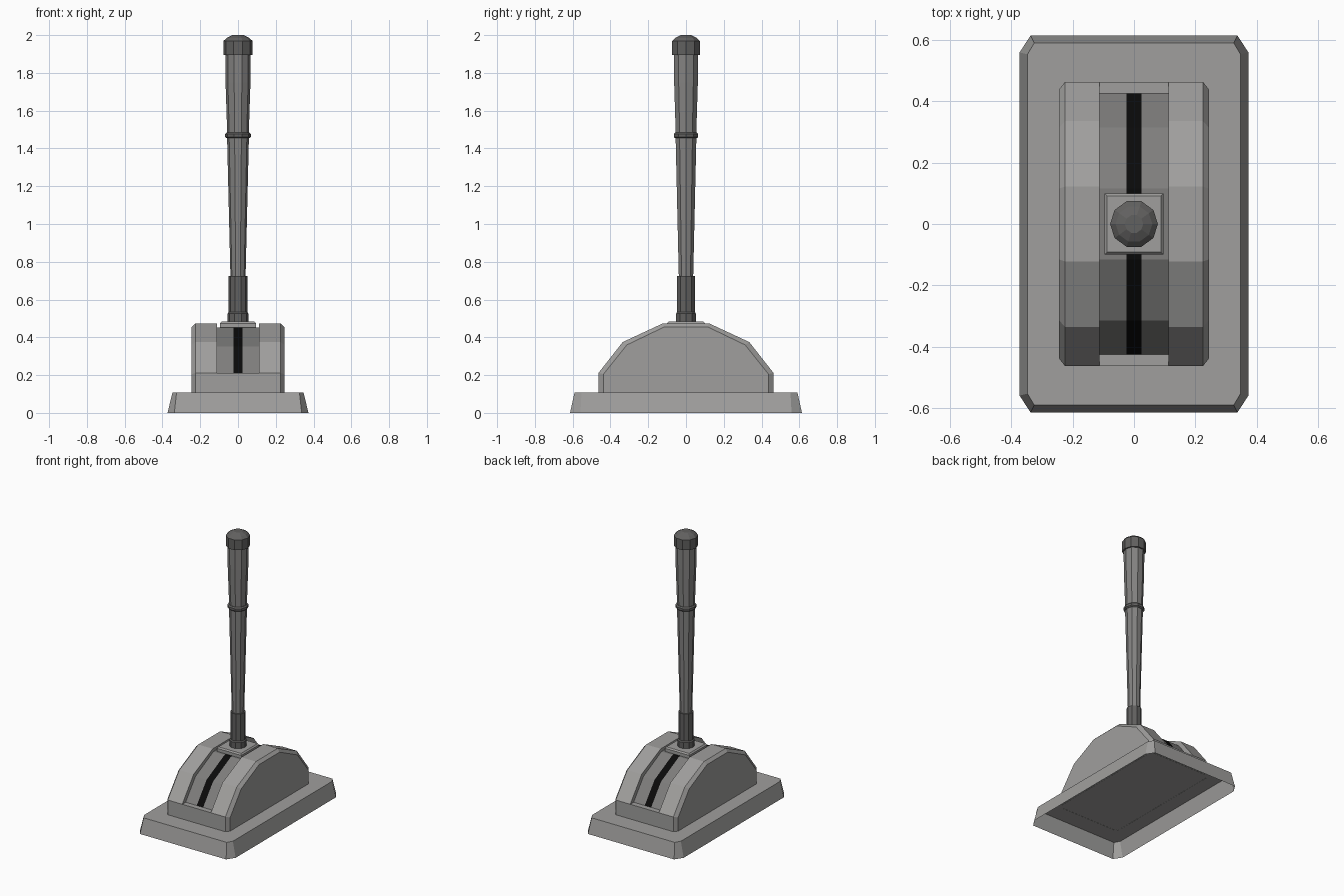
import bpy, bmesh, math

if "Cube" in bpy.data.objects:
    bpy.data.objects.remove(bpy.data.objects["Cube"])


def material(name, value):
    m = bpy.data.materials.new(name)
    m.diffuse_color = (value, value * 0.985, value * 0.965, 1)
    m.use_nodes = True
    m.node_tree.nodes["Principled BSDF"].inputs["Base Color"].default_value = m.diffuse_color
    return m


BODY = material("light grey body", 0.35)
SHAFT = material("mid grey shaft", 0.23)
TRACK = material("grey track", 0.21)
COLLAR = material("dark grey fittings", 0.12)
BLACK = material("black slot", 0.003)


def finish(bm, name, mats):
    bmesh.ops.remove_doubles(bm, verts=bm.verts, dist=0.0005)
    bmesh.ops.recalc_face_normals(bm, faces=bm.faces)
    mesh = bpy.data.meshes.new(name)
    bm.to_mesh(mesh)
    bm.free()
    for m in mats:
        mesh.materials.append(m)
    ob = bpy.data.objects.new(name, mesh)
    bpy.context.collection.objects.link(ob)
    return ob


def loft(name, rings, mat, cap_bottom=True):
    """Join closed rings of points from bottom to top and cap them."""
    bm = bmesh.new()
    vs = [[bm.verts.new(p) for p in r] for r in rings]
    n = len(vs[0])
    for a, b in zip(vs, vs[1:]):
        for i in range(n):
            j = (i + 1) % n
            bm.faces.new((a[i], a[j], b[j], b[i]))
    bm.faces.new(vs[-1])
    if cap_bottom:
        bm.faces.new(vs[0][::-1])
    return finish(bm, name, [mat])


def cut_rect(x, y, z, cx, cy):
    """Rectangle with cut corners."""
    return [(x, -y + cy, z), (x, y - cy, z), (x - cx, y, z), (-x + cx, y, z),
            (-x, y - cy, z), (-x, -y + cy, z), (-x + cx, -y, z), (x - cx, -y, z)]


def rect(x, y, z):
    return [(x, -y, z), (x, y, z), (-x, y, z), (-x, -y, z)]


def turned(name, profile, mat, sides=10):
    """Low-sided turned part from (radius, height) points."""
    rings = [[(r * math.cos(2 * math.pi * i / sides), r * math.sin(2 * math.pi * i / sides), z)
              for i in range(sides)] for r, z in profile]
    return loft(name, rings, mat)


# base plinth, a shell open underneath
loft("base_plinth", [cut_rect(0.373, 0.614, 0, 0.036, 0.055),
                     cut_rect(0.347, 0.59, 0.108, 0.022, 0.037)], BODY, cap_bottom=False)

# arched housing with a recessed track and a slot
side = [(0.437, 0.107), (0.437, 0.205), (0.437, 0.205), (0.313, 0.36), (0.115, 0.455)]
outer = [(0.463, 0.107), (0.463, 0.212), (0.463, 0.212), (0.335, 0.375), (0.122, 0.474)]
floor = [(0.463, 0.107), (0.463, 0.212), (0.425, 0.212), (0.315, 0.352), (0.115, 0.451)]


def full(p):
    return [(-y, z) for y, z in p] + p[::-1]


half = [(0.245, side), (0.225, outer), (0.112, outer), (0.112, floor), (0.025, floor)]
stations = [(-x, full(p)) for x, p in half] + [(x, full(p)) for x, p in half[::-1]]
bm = bmesh.new()
cols = [[bm.verts.new((x, y, z)) for y, z in p] for x, p in stations]
for k, (a, b) in enumerate(zip(cols, cols[1:])):
    for i in range(len(a) - 1):
        f = bm.faces.new((a[i], a[i + 1], b[i + 1], b[i]))
        if 2 <= i <= 6 and k in (3, 4, 5):
            f.material_index = 2 if k == 4 else 1
for c in (cols[0], cols[-1]):
    bm.faces.new(c)
finish(bm, "arched_housing", [BODY, TRACK, BLACK])

# sliding plate under the lever
loft("lever_plate", [rect(0.096, 0.1, 0.452), rect(0.096, 0.1, 0.474),
                     rect(0.088, 0.092, 0.483)], BODY)

# lever, bottom to top
turned("lower_collar", [(0.056, 0.48), (0.056, 0.525), (0.05, 0.533)], COLLAR)
turned("lever_sleeve", [(0.049, 0.53), (0.049, 0.724)], COLLAR)
turned("lever_shaft", [(0.04, 0.72), (0.058, 1.465)], SHAFT)
turned("grip_ring", [(0.06, 1.454), (0.068, 1.461), (0.068, 1.477), (0.06, 1.485)], COLLAR)
turned("lever_grip", [(0.057, 1.475), (0.066, 1.75), (0.067, 1.9)], SHAFT)
turned("end_cap", [(0.077, 1.895), (0.078, 1.968), (0.06, 1.985), (0.03, 2.0)], COLLAR)
